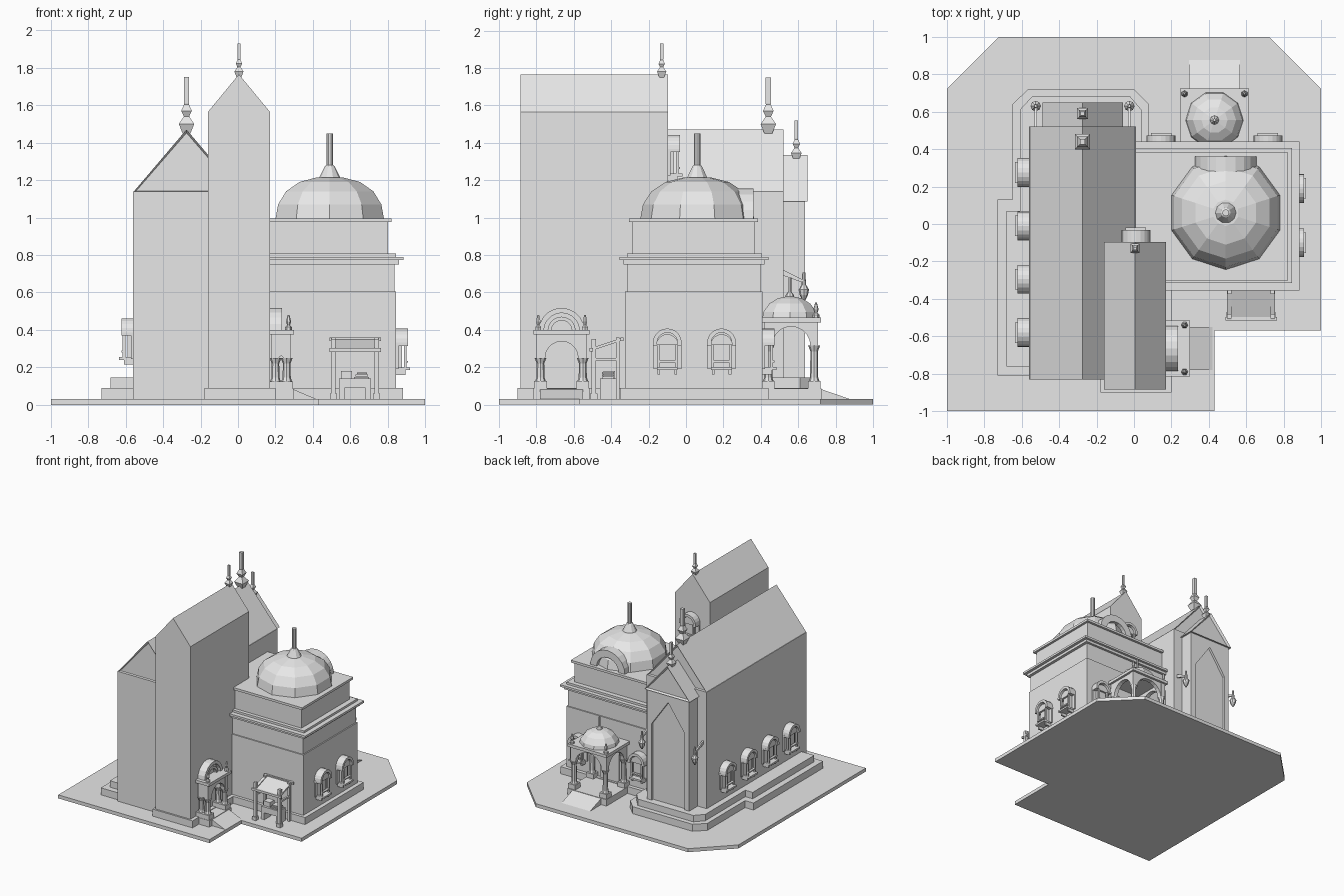
import bpy, bmesh, math
from mathutils import Matrix, Vector

if "Cube" in bpy.data.objects:
    bpy.data.objects.remove(bpy.data.objects["Cube"])

GREY = (0.8, 0.8, 0.8, 1)
stone = bpy.data.materials.new("pale_stone")
stone.use_nodes = True
stone.diffuse_color = GREY
stone.node_tree.nodes["Principled BSDF"].inputs["Base Color"].default_value = GREY

place = Matrix()  # current placement for repeated groups


def finish(name, bm):
    bmesh.ops.recalc_face_normals(bm, faces=bm.faces)
    bm.transform(place)
    mesh = bpy.data.meshes.new(name)
    bm.to_mesh(mesh)
    bm.free()
    mesh.materials.append(stone)
    ob = bpy.data.objects.new(name, mesh)
    bpy.context.scene.collection.objects.link(ob)
    return ob


def prism(name, pts, axis, lo, hi, inset=0):
    """Extrude a 2D outline along an axis; optionally recess both end faces."""
    bm = bmesh.new()
    to3 = {"x": lambda p, t: (t, p[0], p[1]),
           "y": lambda p, t: (p[0], t, p[1]),
           "z": lambda p, t: (p[0], p[1], t)}[axis]
    a = [bm.verts.new(to3(p, lo)) for p in pts]
    b = [bm.verts.new(to3(p, hi)) for p in pts]
    ends = [bm.faces.new(a), bm.faces.new(b)]
    n = len(pts)
    for i in range(n):
        j = (i + 1) % n
        bm.faces.new((a[i], a[j], b[j], b[i]))
    bmesh.ops.recalc_face_normals(bm, faces=bm.faces)
    if inset:
        bmesh.ops.inset_individual(bm, faces=ends, thickness=inset, depth=-inset)
    return finish(name, bm)


def box(name, x0, x1, y0, y1, z0, z1):
    return prism(name, [(x0, y0), (x1, y0), (x1, y1), (x0, y1)], "z", z0, z1)


def lathe(name, x, y, z, profile, sides, turn=0, s=1):
    bm = bmesh.new()
    rings = []
    for r, h in profile:
        rings.append([bm.verts.new((x + s * r * math.cos(turn + math.tau * k / sides),
                                    y + s * r * math.sin(turn + math.tau * k / sides),
                                    z + s * h)) for k in range(sides)])
    bm.faces.new(rings[0])
    bm.faces.new(rings[-1])
    for a, b in zip(rings, rings[1:]):
        for k in range(sides):
            j = (k + 1) % sides
            bm.faces.new((a[k], a[j], b[j], b[k]))
    return finish(name, bm)


def arc(c, z, r, n=10):
    return [(c + r * math.cos(math.pi * k / n), z + r * math.sin(math.pi * k / n))
            for k in range(n + 1)]


def portal(half, top, z0, r, spring):
    """Rectangle with a round-headed opening."""
    return [(-half, z0), (-half, top), (half, top), (half, z0), (r, z0)] + \
        arc(0, spring, r) + [(-r, z0)]


def ring_arch(c, z, outer, inner):
    return arc(c, z, outer) + arc(c, z, inner)[::-1]


def spire(name, x, y, z, s):
    lathe(name, x, y, z, [(.03, 0), (.058, .05), (.02, .09), (.04, .12), (.018, .155),
                          (.02, .16), (.02, .3)], 4, math.pi / 4, s)


def at(x, y, z, degrees):
    global place
    place = Matrix.Translation(Vector((x, y, z))) @ Matrix.Rotation(math.radians(degrees), 4, "Z")


# Paving and stepped terraces
prism("paving", [(-1, -1), (.43, -1), (.43, -.57), (1, -.57), (1, .72), (.72, 1), (-.72, 1),
                 (-1, .72)], "z", 0, .03)
prism("lower_step", [(-.73, -.81), (0, -.81), (0, .4), (.08, .44), (.08, .64), (0, .72),
                     (-.565, .72), (-.65, .64), (-.65, .13), (-.73, .13)], "z", .03, .09)
prism("upper_step", [(-.68, -.76), (0, -.76), (0, .4), (.04, .44), (.04, .61), (-.02, .68),
                     (-.545, .68), (-.61, .61), (-.61, .07), (-.68, .07)], "z", .03, .145)

# Nave with recessed gables
box("nave_walls", -.56, .01, -.83, .52, .03, 1.14)
prism("nave_roof", [(-.56, 1.135), (.01, 1.135), (-.275, 1.47)], "y", -.83, .52, .018)
spire("nave_spire", -.275, .44, 1.45, 1)

# Tower
box("tower_base", -.18, .2, -.9, -.1, .03, .09)
prism("tower", [(-.16, .03), (.17, .03), (.17, 1.565), (.005, 1.765), (-.16, 1.565)],
      "y", -.885, -.095)
spire("tower_spire", .005, -.13, 1.75, .6)

# Chapel on the back of the nave, with a pointed blind arch
box("chapel_core", -.46, -.09, .5, .615, .03, 1.09)
prism("chapel_frame", [(-.475, .03), (-.475, 1.09), (-.075, 1.09), (-.075, .03), (-.12, .03),
                       (-.12, .8), (-.275, 1.02), (-.43, .8), (-.43, .03)], "y", .5, .635)
prism("chapel_roof", [(-.49, 1.085), (-.06, 1.085), (-.275, 1.335)], "y", .5, .65, .02)
spire("chapel_spire", -.275, .59, 1.31, .7)
for side in (-1, 1):
    x = -.275 + side * .25
    prism("lantern_bracket", [(.52, .69), (.52, .72), (.63, .665), (.63, .65)], "x",
          x - .006, x + .006)
    lathe("lantern", x, .63, .555, [(.006, 0), (.022, .03), (.028, .06), (.012, .085),
                                    (.008, .15)], 8)

# Domed hall
box("hall_base", 0, .88, -.35, .44, .03, .09)
box("hall_lower_wall", 0, .845, -.325, .41, .09, .605)
box("hall_upper_wall", 0, .835, -.315, .4, .605, .76)
box("hall_lower_cornice", 0, .86, -.335, .42, .75, .772)
box("hall_upper_cornice", 0, .885, -.355, .44, .772, .79)
box("hall_parapet", 0, .845, -.315, .405, .79, .808)
box("hall_attic", 0, .8, -.285, .365, .8, .975)
box("hall_attic_cornice", 0, .82, -.305, .385, .975, .995)
lathe("hall_dome", .49, .06, .99, [(.305, 0), (.29, .08), (.245, .15), (.17, .2), (.07, .225)],
      10, -math.pi / 2)
lathe("dome_cap", .49, .06, 1.205, [(.06, 0), (.055, .012), (.026, .07), (.018, .075),
                                    (.018, .245)], 10)
prism("dormer_arch", ring_arch(.49, .99, .165, .105), "y", .2, .36)
prism("dormer_panel", arc(.49, .99, .11), "y", .2, .32)


# Windows with round hood, side posts and bracketed sill
def window(x, y, dz, degrees):
    at(x, y, dz, degrees)
    prism("window_frame", [(-.075, .19), (.075, .19)] + arc(0, .33, .075), "x", -.01, .012)
    prism("window_hood", ring_arch(0, .33, .077, .055), "x", 0, .062)
    prism("window_head", arc(0, .318, .058), "x", 0, .045)
    for s in (-1, 1):
        box("hood_end", 0, .062, s * .066 - .011, s * .066 + .011, .315, .332)
        box("window_post", .042, .056, s * .047 - .007, s * .047 + .007, .2, .32)
        box("sill_bracket", 0, .05, s * .045 - .007, s * .045 + .007, .16, .186)
    box("window_pane", 0, .03, -.042, .042, .2, .32)
    box("window_sill", 0, .075, -.055, .055, .185, .2)
    box("window_rail", .042, .062, -.05, .05, .225, .235)
    at(0, 0, 0, 0)


for y in (-.1, .19):
    window(.845, y, 0, 0)
for x in (.145, .715):
    window(x, .41, 0, 90)
for y in (.275, -.01, -.295, -.58):
    window(-.56, y, .055, 180)
window(.01, -.095, 1.035, 90)


# Porch facing local +x: plinth, columns, arched walls, slab, finials and ramp
def porch(half, depth, top, ramp_half, ramp_len):
    box("porch_plinth", 0, depth + .01, -half, half, .03, .085)
    prism("porch_ramp", [(depth, .03), (depth + ramp_len, .03), (depth, .085)], "y",
          -ramp_half, ramp_half)
    col = half - .037
    spring = top - .15
    for s in (-1, 1):
        for x in (.03, depth - .03):
            box("column_pedestal", x - .034, x + .034, s * col - .034, s * col + .034, .08, .125)
            lathe("porch_column", x, s * col, .12, [(.03, 0), (.022, .025), (.02, spring - .15),
                                                   (.032, spring - .12)], 8)
        prism("porch_side_arch", [(p[0] + depth / 2, p[1]) for p in
              portal(depth / 2 - .01, top - .02, spring, depth / 2 - .05, spring)],
              "y", s * col - .018, s * col + .018)
        lathe("porch_finial", depth - .02, s * (half - .025), top,
              [(.018, 0), (.018, .015), (.008, .025), (.014, .045), (.005, .08)], 6)
    r = col - .025
    # flattened front arch
    k = min(1, .11 / r)
    pts = [(u, spring + (v - spring) * k if abs(u) <= r + .001 else v)
           for u, v in portal(half - .015, top - .02, spring, r, spring)]
    prism("porch_front_arch", pts, "x", depth - .048, depth - .012)
    box("porch_slab", 0, depth + .008, -half, half, top - .025, top)


# Side porch with barrel vault
at(.17, -.665, 0, 0)
porch(.15, .12, .4, .115, .13)
prism("porch_vault", ring_arch(0, .395, .122, .095), "x", 0, .065)
prism("porch_vault_inner", ring_arch(0, .395, .075, .055), "x", 0, .055)
prism("porch_vault_panel", arc(0, .395, .1), "x", 0, .03)

# Back porch with small dome
at(.43, .41, 0, 90)
porch(.185, .305, .465, .135, .16)
lathe("porch_dome", .145, 0, .46, [(.155, 0), (.148, .035), (.115, .08), (.07, .107), (.02, .118)],
      10, math.pi / 10)
lathe("porch_dome_cap", .145, 0, .57, [(.026, 0), (.022, .015), (.008, .035), (.008, .11)], 8)
box("porch_door", -.01, .012, -.09, .09, .085, .36)
at(0, 0, 0, 0)

# Market stall with sloping awning, counter and goods
for x in (.51, .74):
    box("stall_front_post", x - .012, x + .012, -.505, -.48, .03, .35)
    box("stall_post_foot", x - .018, x + .018, -.512, -.474, .03, .06)
    box("stall_back_post", x - .01, x + .01, -.375, -.355, .03, .36)
    box("stall_side_rail", x - .008, x + .008, -.49, -.36, .235, .25)
    prism("awning_edge", [(-.515, .285), (-.515, .3), (-.335, .36), (-.335, .345)], "x",
          x - .012, x + .012)
prism("stall_awning", [(-.5, .29), (-.5, .296), (-.34, .352), (-.34, .346)], "x", .5, .75)
box("awning_front_rod", .488, .765, -.515, -.497, .283, .302)
box("awning_back_rod", .488, .765, -.35, -.335, .34, .358)
box("stall_counter", .54, .71, -.46, -.37, .09, .14)
for x in (.555, .695):
    box("counter_leg", x - .015, x + .015, -.46, -.37, .03, .09)
box("goods_crate", .55, .61, -.44, -.38, .14, .18)
for i in range(3):
    box("goods_stack", .62 + .008 * i, .7 - .006 * i, -.45, -.385, .14 + .012 * i, .149 + .012 * i)
